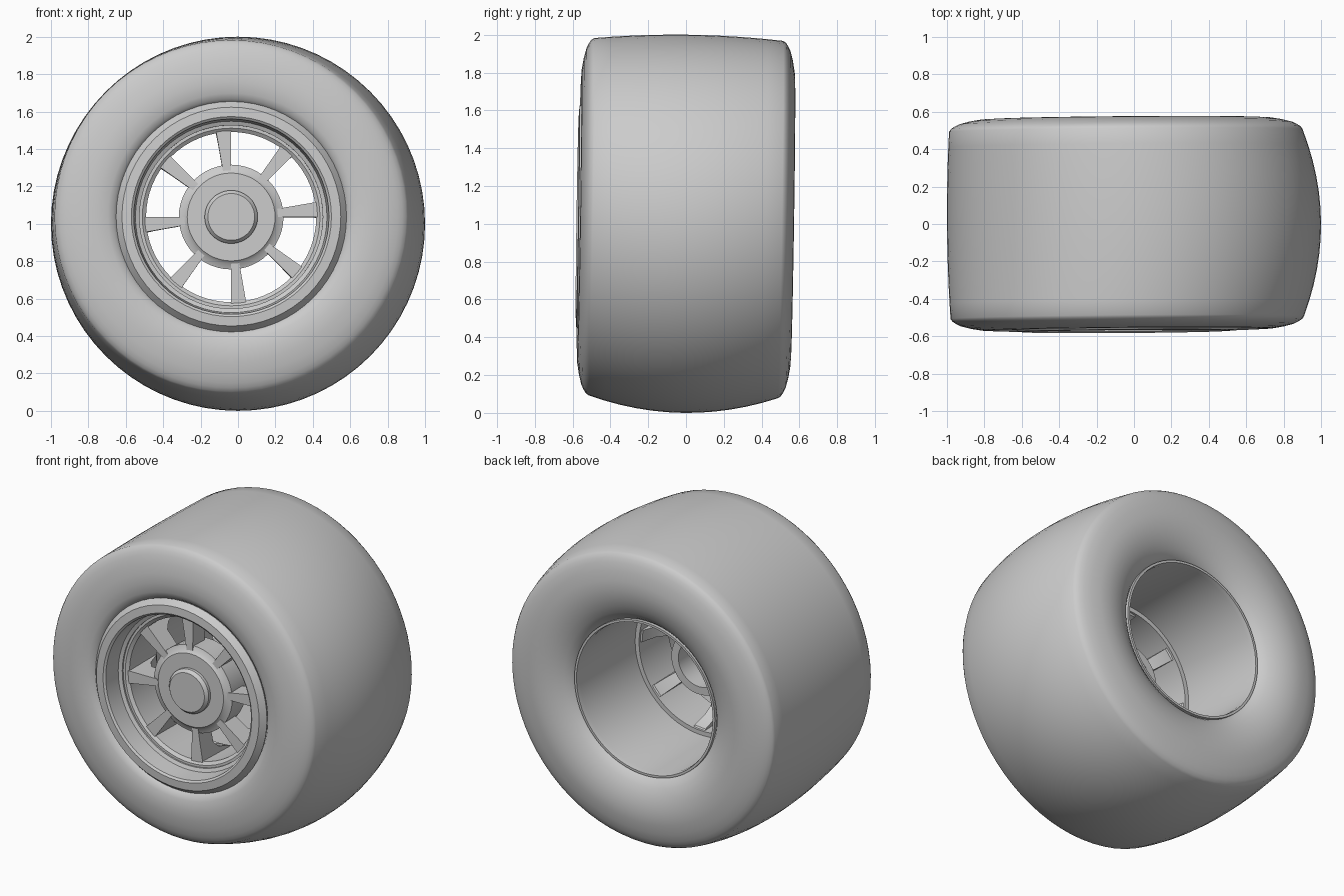
import bpy, bmesh
from math import sin, cos, pi, radians
from mathutils import Matrix, Euler

if "Cube" in bpy.data.objects:
    bpy.data.objects.remove(bpy.data.objects["Cube"])

grey = bpy.data.materials.new("plain grey")
grey.use_nodes = True
grey.diffuse_color = (0.6, 0.6, 0.6, 1)
grey.node_tree.nodes["Principled BSDF"].inputs["Base Color"].default_value = (0.6, 0.6, 0.6, 1)

# The axle leans slightly and sits off centre
PLACE = Matrix.Translation((-0.04, 0, 1.03)) @ Euler((-0.015, 0, 0.008)).to_matrix().to_4x4()


def finish(name, bm, angle):
    bmesh.ops.remove_doubles(bm, verts=bm.verts, dist=1e-5)
    bmesh.ops.recalc_face_normals(bm, faces=bm.faces)
    bm.transform(PLACE)
    mesh = bpy.data.meshes.new(name)
    bm.to_mesh(mesh)
    bm.free()
    mesh.materials.append(grey)
    obj = bpy.data.objects.new(name, mesh)
    bpy.context.collection.objects.link(obj)
    bpy.ops.object.select_all(action='DESELECT')
    obj.select_set(True)
    bpy.context.view_layer.objects.active = obj
    bpy.ops.object.shade_smooth_by_angle(angle=radians(angle))
    return obj


def lathe(name, profile, segments=64, closed=True, angle=30, offset=None):
    """Turn (radius, y) points round the axle; offset moves each ring."""
    bm = bmesh.new()
    rings = []
    for r, y in profile:
        dx, dz = offset(r, y) if offset else (0, 0)
        rings.append([bm.verts.new((r * cos(2 * pi * i / segments) + dx, y,
                                    r * sin(2 * pi * i / segments) + dz))
                      for i in range(segments)])
    pairs = list(zip(rings, rings[1:]))
    if closed:
        pairs.append((rings[-1], rings[0]))
    for a, b in pairs:
        for i in range(segments):
            j = (i + 1) % segments
            bm.faces.new((a[i], a[j], b[j], b[i]))
    return finish(name, bm, angle)


# Tyre: mirrored sidewalls joined by a crowned tread that sags to one side
HALF = 0.5


def crown(y):
    return max(0, 1 - (y / HALF) ** 2)


def sag(r, y):
    f = crown(y) if r >= 0.945 else 0
    return 0.04 * f, -0.03 * f


shoulder = [(0.935, 0.515), (0.915, 0.528), (0.89, 0.54), (0.84, 0.553),
            (0.78, 0.563), (0.72, 0.566), (0.66, 0.557)]
front_bead = [(0.63, -0.545), (0.612, -0.525), (0.59, -0.48), (0.5, -0.44)]
back_bead = [(0.61, 0.543), (0.56, 0.52), (0.525, 0.495), (0.505, 0.47), (0.495, 0.45)]
tread = [(0.945 + 0.055 * crown(y), y) for y in [HALF * (k / 6 - 1) for k in range(13)]]
tyre = (front_bead[::-1] + [(r, -y) for r, y in shoulder[::-1]]
        + tread + shoulder + back_bead)
lathe("tyre", tyre, segments=72, angle=50, offset=sag)

# Rim: bevelled front lip, long barrel and thin rear lip
lathe("rim", [(0.5, -0.44), (0.6, -0.5), (0.616, -0.535), (0.585, -0.572),
              (0.535, -0.575), (0.522, -0.565), (0.512, -0.45), (0.49, -0.44),
              (0.485, 0.46), (0.49, 0.49), (0.505, 0.49), (0.505, 0.46)])

# Ring carrying the outer ends of the spokes
lathe("spoke_ring", [(0.5, -0.43), (0.475, -0.43), (0.455, -0.415),
                     (0.46, -0.12), (0.495, -0.12)])

# Hub with a hollow rear sleeve
lathe("hub", [(0, -0.435), (0.235, -0.435), (0.25, -0.42), (0.28, -0.41),
              (0.275, -0.26), (0.21, -0.18), (0.2, -0.08), (0.15, -0.08),
              (0.15, -0.3), (0, -0.3)], segments=48, closed=False)

# Centre cap
lathe("centre_cap", [(0, -0.475), (0.125, -0.475), (0.142, -0.455),
                     (0.142, -0.425), (0, -0.425)], segments=48, closed=False)

# Eight spokes that widen outwards, with a dished rear edge
side = [(0.22, -0.42), (0.48, -0.42), (0.48, -0.12), (0.45, -0.14),
        (0.42, -0.24), (0.38, -0.29), (0.22, -0.3)]
bm = bmesh.new()
for k in range(8):
    a = radians(5 + 45 * k)
    edges = []
    for s in (-1, 1):
        row = []
        for r, y in side:
            t = s * (0.024 + 0.085 * (r - 0.27))
            row.append(bm.verts.new((r * cos(a) - t * sin(a), y, r * sin(a) + t * cos(a))))
        bm.faces.new(row)
        edges.append(row)
    n = len(side)
    for i in range(n):
        j = (i + 1) % n
        bm.faces.new((edges[0][i], edges[0][j], edges[1][j], edges[1][i]))
finish("spokes", bm, 25)
